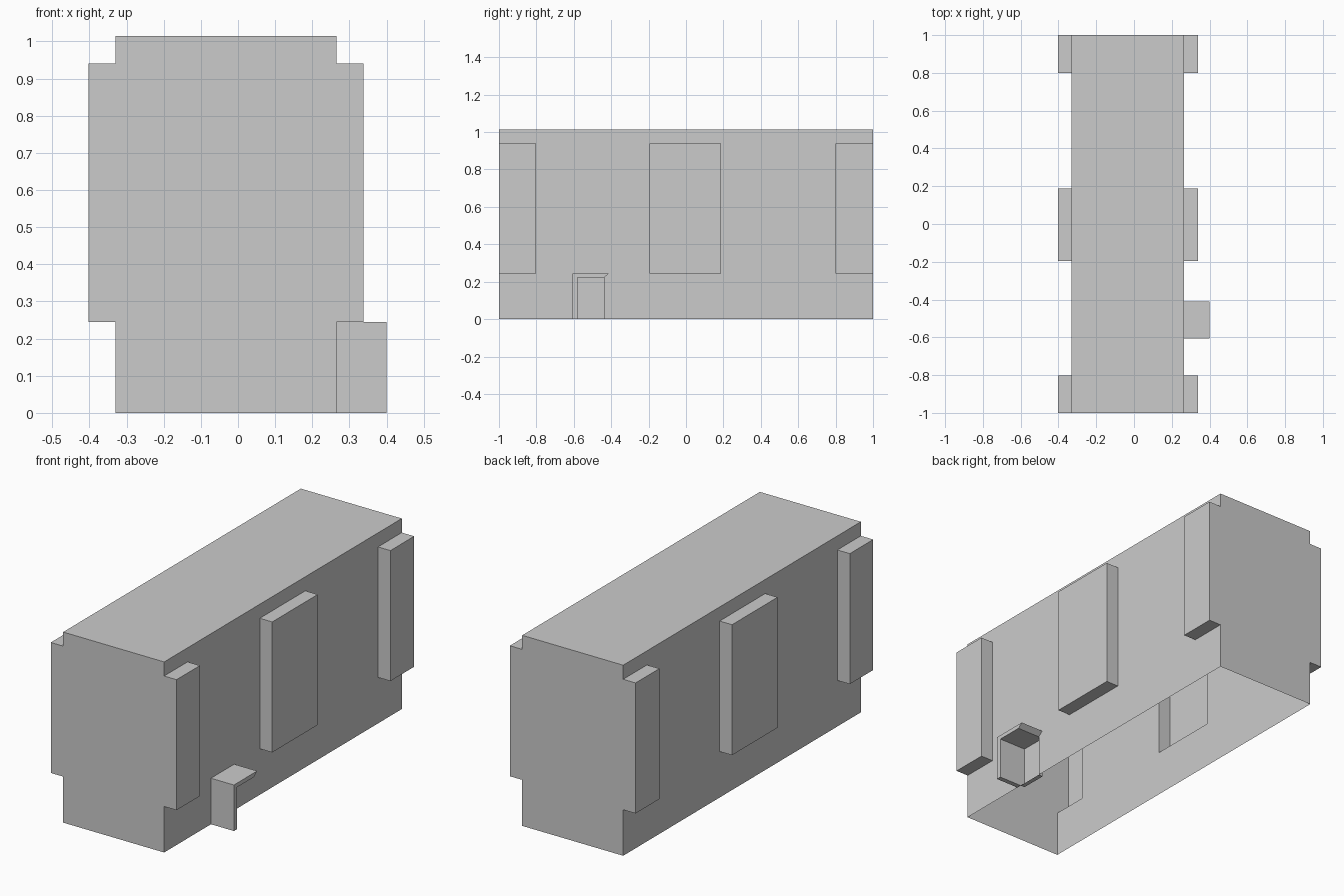
import bpy, bmesh

if "Cube" in bpy.data.objects:
    bpy.data.objects.remove(bpy.data.objects["Cube"], do_unlink=True)

grey = bpy.data.materials.new("plain_grey")
grey.use_nodes = True
GREY = (0.6, 0.6, 0.6, 1)
grey.diffuse_color = GREY
grey.node_tree.nodes["Principled BSDF"].inputs["Base Color"].default_value = GREY

X0, X1, HEIGHT = -0.33, 0.265, 1.015       # wall planes and roof
LOW, HIGH, DEPTH = 0.245, 0.94, 0.073      # pilaster band and projection
PILASTERS = [(-1, -0.803), (-0.195, 0.188), (0.8, 1)]
DOOR = (-0.58, -0.437, 0.223)              # doorway start, end, top
RECESS = X1 - 0.025


def finish(name, bm):
    bmesh.ops.remove_doubles(bm, verts=bm.verts, dist=0.0001)
    mesh = bpy.data.meshes.new(name)
    bm.to_mesh(mesh)
    bm.free()
    mesh.materials.append(grey)
    obj = bpy.data.objects.new(name, mesh)
    bpy.context.collection.objects.link(obj)
    return obj


def quad(bm, *points):
    bm.faces.new([bm.verts.new(p) for p in points])


def side_rect(bm, x, y0, y1, z0, z1):
    """Upright rectangle facing sideways."""
    loop = [(x, y0, z0), (x, y1, z0), (x, y1, z1), (x, y0, z1)]
    quad(bm, *(loop if x > 0 else loop[::-1]))


def wall(bm, x, out, doorway):
    """Side wall sheet with hollow pilasters pushed outwards."""
    ys = sorted({y for p in PILASTERS for y in p} | set(DOOR[:2]))
    zs = [0, DOOR[2], LOW, HIGH, HEIGHT]
    for y0, y1 in zip(ys, ys[1:]):
        for z0, z1 in zip(zs, zs[1:]):
            if z0 == LOW and (y0, y1) in PILASTERS:
                xo = x + out
                side_rect(bm, xo, y0, y1, z0, z1)
                for z, flip in ((z0, 1), (z1, -1)):
                    quad(bm, *[(x, y0, z), (x, y1, z), (xo, y1, z), (xo, y0, z)][::flip * (1 if out > 0 else -1)])
                for y, flip in ((y0, -1), (y1, 1)):
                    if abs(y) < 1:
                        quad(bm, *[(x, y, z0), (x, y, z1), (xo, y, z1), (xo, y, z0)][::flip * (1 if out > 0 else -1)])
            elif not (doorway and z0 == 0 and y0 == DOOR[0]):
                side_rect(bm, x, y0, y1, z0, z1)


# Hollow body, open underneath
bm = bmesh.new()
wall(bm, X0, -DEPTH, False)
wall(bm, X1, DEPTH, True)
quad(bm, (X0, -1, HEIGHT), (X1, -1, HEIGHT), (X1, 1, HEIGHT), (X0, 1, HEIGHT))
outline = [(X0, 0), (X1, 0), (X1, LOW), (X1 + DEPTH, LOW), (X1 + DEPTH, HIGH), (X1, HIGH),
           (X1, HEIGHT), (X0, HEIGHT), (X0, HIGH), (X0 - DEPTH, HIGH), (X0 - DEPTH, LOW), (X0, LOW)]
quad(bm, *[(x, -1, z) for x, z in outline])
quad(bm, *[(x, 1, z) for x, z in reversed(outline)])
finish("body", bm)

# Shallow recess behind the doorway
bm = bmesh.new()
y0, y1, top = DOOR
side_rect(bm, RECESS, y0, y1, 0, top)
quad(bm, (RECESS, y0, 0), (RECESS, y0, top), (X1, y0, top), (X1, y0, 0))
quad(bm, (X1, y1, 0), (X1, y1, top), (RECESS, y1, top), (RECESS, y1, 0))
quad(bm, (X1, y0, top), (RECESS, y0, top), (RECESS, y1, top), (X1, y1, top))
quad(bm, (RECESS, y0, 0), (X1, y0, 0), (X1, y1, 0), (RECESS, y1, 0))
finish("door_recess", bm)

# Porch: one side screen and a roof with a slanted rear edge
bm = bmesh.new()
section = [(-0.606, 0), (-0.606, LOW), (-0.41, LOW), (y1, top), (y0, top), (y0, 0)]
face = bm.faces.new([bm.verts.new((X1, y, z)) for y, z in section])
result = bmesh.ops.extrude_face_region(bm, geom=[face])
for v in result["geom"]:
    if isinstance(v, bmesh.types.BMVert):
        v.co.x = 0.4
bmesh.ops.delete(bm, geom=[face], context="FACES_ONLY")
bmesh.ops.recalc_face_normals(bm, faces=bm.faces)
finish("porch", bm)
